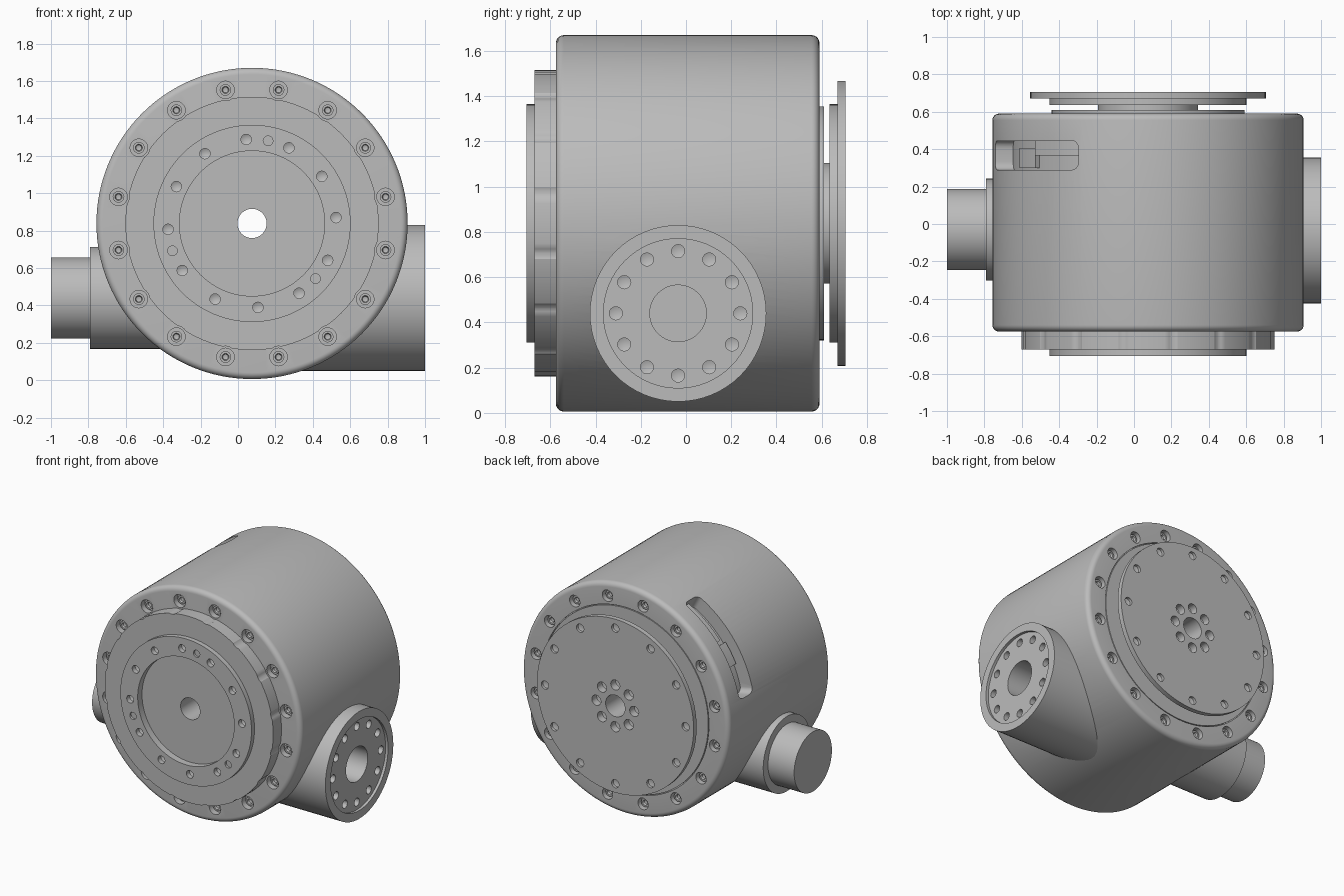
import bpy, bmesh
from math import cos, sin, pi, radians

cube = bpy.data.objects.get("Cube")
if cube:
    bpy.data.objects.remove(cube, do_unlink=True)

grey = bpy.data.materials.new("machined_grey")
grey.use_nodes = True
COLOUR = (0.5, 0.5, 0.5, 1)
grey.diffuse_color = COLOUR
grey.node_tree.nodes["Principled BSDF"].inputs["Base Color"].default_value = COLOUR

CX, CZ = 0.075, 0.838      # drum axis, along y
PY, PZ = -0.035, 0.44      # side port axis, along x
R = 0.832
BORE = 0.078


def lathe(bm, profile, axis, a, b, segs):
    """Revolve a closed (radius, position) loop about an axis through a, b."""
    rings = []
    for r, h in profile:
        ring = []
        for i in range(segs if r > 0 else 1):
            t = 2 * pi * i / segs
            u, v = a + r * cos(t), b + r * sin(t)
            ring.append(bm.verts.new((u, h, v) if axis == "y" else (h, u, v)))
        rings.append(ring)
    for p, q in zip(rings, rings[1:] + rings[:1]):
        for i in range(segs):
            corners = [p[i % len(p)], p[(i + 1) % len(p)],
                       q[(i + 1) % len(q)], q[i % len(q)]]
            corners = list(dict.fromkeys(corners))
            if len(corners) > 2:
                bm.faces.new(corners)


def finish(name, bm):
    bmesh.ops.recalc_face_normals(bm, faces=bm.faces)
    mesh = bpy.data.meshes.new(name)
    bm.to_mesh(mesh)
    bm.free()
    mesh.materials.append(grey)
    ob = bpy.data.objects.new(name, mesh)
    bpy.context.collection.objects.link(ob)
    return ob


def part(name, profile, axis="y", a=CX, b=CZ, segs=96):
    bm = bmesh.new()
    lathe(bm, profile, axis, a, b, segs)
    return finish(name, bm)


def ring_of(name, profile, count, radius, start=0, axis="y", a=CX, b=CZ, segs=16):
    """Repeat a small turned shape around an axis, angles from vertical."""
    bm = bmesh.new()
    for k in range(count):
        t = radians(start) + 2 * pi * k / count
        lathe(bm, profile, axis, a + radius * sin(t), b + radius * cos(t), segs)
    return finish(name, bm)


def sector(name, r0, r1, y0, y1, t0, t1, corner=0):
    """Curved block on the drum wall, angles from vertical towards -x."""
    bm = bmesh.new()
    n, rows = 20, []
    for i in range(n + 1):
        t = radians(t0 + (t1 - t0) * i / n)
        rows.append([bm.verts.new((CX - r * sin(t), y, CZ + r * cos(t)))
                     for r, y in ((r0, y0), (r1, y0), (r1, y1), (r0, y1))])
    for p, q in zip(rows, rows[1:]):
        for j in range(4):
            bm.faces.new((p[j], p[(j + 1) % 4], q[(j + 1) % 4], q[j]))
    bm.faces.new(rows[0])
    bm.faces.new(rows[-1])
    if corner:
        ends = [bm.edges.get((w[j], w[j + 1])) for w in (rows[0], rows[-1]) for j in (0, 2)]
        bmesh.ops.bevel(bm, geom=ends, offset=corner, segments=5, affect="EDGES", profile=0.5)
    return finish(name, bm)


def cut(ob, *cutters):
    for c in cutters:
        c.hide_render = True
        mod = ob.modifiers.new("cut", "BOOLEAN")
        mod.operation, mod.solver, mod.object = "DIFFERENCE", "EXACT", c
    graph = bpy.context.evaluated_depsgraph_get()
    mesh = bpy.data.meshes.new_from_object(ob.evaluated_get(graph))
    ob.modifiers.clear()
    ob.data = mesh
    for c in cutters:
        bpy.data.objects.remove(c, do_unlink=True)


def hole(r, outside, bottom, tip):
    """Drill shape with a conical tip."""
    return [(0, outside), (r, outside), (r, bottom), (0, tip)]


# Drum with rounded rims, a through bore and a fine seam on the back face
FRONT, BACK, FILLET = -0.575, 0.59, 0.035
arc = [(R - FILLET + FILLET * sin(t), FILLET - FILLET * cos(t))
       for t in (pi / 2 * i / 6 for i in range(7))]
drum = part("drum_housing",
            [(BORE, FRONT)] + [(r, FRONT + d) for r, d in arc]
            + [(r, BACK - d) for r, d in reversed(arc)]
            + [(0.673, BACK), (0.673, BACK - 0.01), (0.667, BACK - 0.01),
               (0.667, BACK), (BORE, BACK)], segs=128)
cut(drum,
    ring_of("cutter_front", hole(0.047, -0.7, -0.53, -0.53), 16, 0.728, 11.25, segs=20),
    ring_of("cutter_back", hole(0.042, 0.7, 0.545, 0.545), 16, 0.732, 11.25, segs=20),
    part("cutter_port", hole(0.383, 1.2, 0.5, 0.5), "x", PY, PZ, 64),
    sector("cutter_slot", 0.735, 0.9, 0.29, 0.445, 26.5, 79, 0.045))

# Shelf and block inside the side slot
sector("slot_shelf", 0.72, 0.79, 0.365, 0.45, 25, 50)
sector("slot_block", 0.72, 0.765, 0.30, 0.405, 52, 64)

# Socket screws around both drum faces
for name, face, d, radius in (("front_screws", -0.552, 1, 0.728),
                              ("back_screws", 0.567, -1, 0.732)):
    ring_of(name, [(0, face + 0.035 * d), (0.031, face + 0.035 * d), (0.031, face),
                   (0.019, face), (0.015, face + 0.015 * d), (0, face + 0.02 * d)],
            16, radius, 11.25)

# Front flange: stepped disc with a recessed centre, notched around the screws
flange = part("front_flange",
              [(BORE, -0.655), (0.388, -0.655), (0.388, -0.705), (0.527, -0.705),
               (0.527, -0.67), (0.677, -0.67), (0.677, -0.57), (BORE, -0.57)])
cut(flange,
    ring_of("cutter_notches", hole(0.058, -0.8, -0.5, -0.5), 16, 0.728, 11.25, segs=24),
    ring_of("cutter_bolts", hole(0.028, -0.8, -0.67, -0.655), 12, 0.45, -4),
    ring_of("cutter_pins", hole(0.026, -0.8, -0.69, -0.69), 3, 0.45, 11))

# Back output plate carried on a narrow hub
plate = part("back_output_plate",
             [(BORE, 0.58), (0.517, 0.58), (0.517, 0.61), (0.267, 0.61),
              (0.267, 0.635), (0.527, 0.635), (0.527, 0.67), (0.63, 0.67),
              (0.63, 0.705), (BORE, 0.705)])
cut(plate,
    ring_of("cutter_rim_holes", hole(0.03, 0.8, 0.685, 0.674), 12, 0.565),
    ring_of("cutter_hub_holes", hole(0.037, 0.8, 0.65, 0.64), 8, 0.152))

# Left port: large tube with a recessed, drilled face and a blind bore
port = part("left_port",
            [(0, 0.3), (0.39, 0.3), (0.39, 1.0), (0.33, 1.0), (0.33, 0.98),
             (0.125, 0.98), (0.125, 0.7), (0, 0.7)], "x", PY, PZ, 64)
cut(port, ring_of("cutter_port_bolts", hole(0.029, 1.1, 0.9, 0.89), 12, 0.275,
                  axis="x", a=PY, b=PZ))

# Right port: collar and solid shaft
part("right_collar", [(0, -0.3), (0.272, -0.3), (0.272, -0.79), (0, -0.79)],
     "x", -0.03, PZ, 64)
part("right_shaft", [(0, -0.7), (0.217, -0.7), (0.217, -1.0), (0, -1.0)],
     "x", -0.03, PZ, 64)

# Smooth round walls, keep machined edges crisp
for ob in bpy.context.collection.objects:
    if ob.type == "MESH" and ob.data.materials.get("machined_grey"):
        ob.data.shade_smooth()
        ob.data.set_sharp_from_angle(angle=radians(30))
